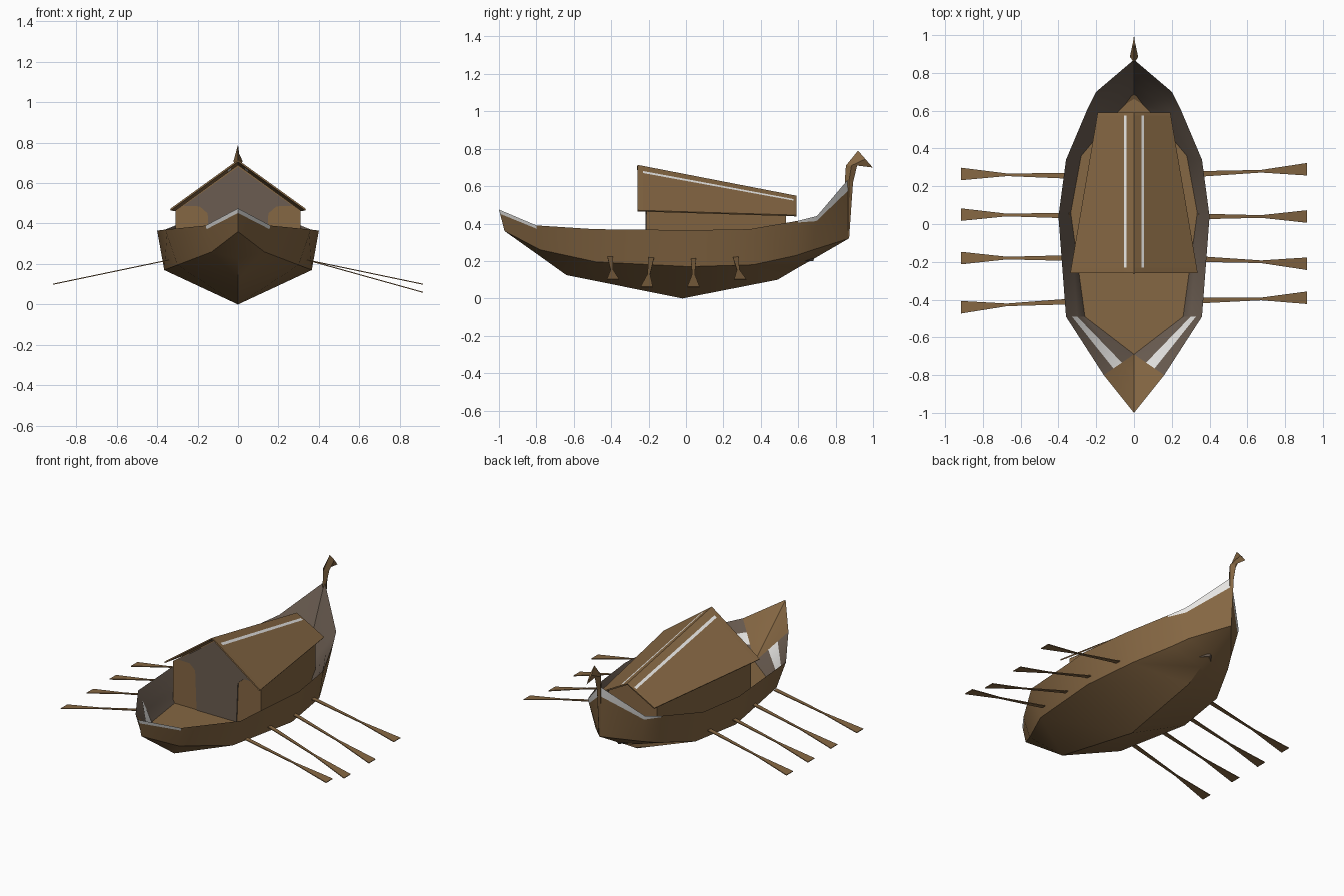
import bpy, bmesh, math
from mathutils import Vector

cube = bpy.data.objects.get("Cube")
if cube:
    bpy.data.objects.remove(cube, do_unlink=True)


def material(name, rgb):
    mat = bpy.data.materials.new(name)
    mat.use_nodes = True
    color = (*rgb, 1.0)
    mat.diffuse_color = color
    shader = next(n for n in mat.node_tree.nodes if n.type == 'BSDF_PRINCIPLED')
    shader.inputs["Base Color"].default_value = color
    shader.inputs["Roughness"].default_value = 0.9
    return mat


WOOD, GREY, WHITE = range(3)
PALETTE = [material("brown wood", (0.235, 0.135, 0.056)),
           material("grey weathered wood", (0.145, 0.108, 0.082)),
           material("white paint", (0.8, 0.79, 0.77))]


def add_face(bm, points, mat=WOOD):
    face = bm.faces.new([bm.verts.new(p) for p in points])
    face.material_index = mat


def finish(name, bm, thickness=0.0, smooth_angle=None):
    bmesh.ops.remove_doubles(bm, verts=bm.verts, dist=0.0005)
    bmesh.ops.recalc_face_normals(bm, faces=bm.faces)
    mesh = bpy.data.meshes.new(name)
    bm.to_mesh(mesh)
    bm.free()
    for mat in PALETTE:
        mesh.materials.append(mat)
    obj = bpy.data.objects.new(name, mesh)
    bpy.context.collection.objects.link(obj)
    if thickness:
        solid = obj.modifiers.new("thickness", 'SOLIDIFY')
        solid.thickness = thickness
        solid.offset = 0
    if smooth_angle:
        bpy.ops.object.select_all(action='DESELECT')
        obj.select_set(True)
        bpy.context.view_layer.objects.active = obj
        bpy.ops.object.shade_smooth_by_angle(angle=math.radians(smooth_angle))
    return obj


def mirrored(p, side):
    return (p[0] * side, p[1], p[2])


# Hull lines, bow to stern: sheer, chine, keel and deck edge
sheer = [(0, -1, .475), (.16, -.8, .39), (.36, -.49, .37), (.4, .04, .365),
         (.36, .34, .37), (.25, .6, .415), (.2, .7, .44), (0, .87, .64)]
chine = [(0, -.97, .36), (.13, -.78, .26), (.3, -.48, .195), (.365, .02, .17),
         (.32, .36, .18), (.21, .59, .23), (.16, .68, .26), (0, .87, .32)]
keel = [(0, -.97, .36), (0, -.78, .225), (0, -.64, .125), (0, -.02, 0),
        (0, .49, .1), (0, .6, .165), (0, .68, .21), (0, .87, .32)]
DECK_Z = 0.2
deck = [(x, y, DECK_Z) for x, y in
        [(0, -.69), (0, -.69), (.26, -.49), (.335, .06),
         (.28, .36), (.08, .6), (.05, .63), (0, .68)]]
middle = [(0, p[1], DECK_Z) for p in deck]
trim_depth = [.2, .14, .14, .14, .14, .05, .15, .19]


def blend(row_a, row_b, amounts):
    return [tuple(Vector(a).lerp(Vector(b), t)) for a, b, t in zip(row_a, row_b, amounts)]


count = len(sheer)
trim = blend(sheer, chine, trim_depth)
band_top = blend(sheer, deck, [.32] * count)
band_low = blend(sheer, deck, [.6] * count)
last = count - 2

# Each strip: upper row, lower row, base colour, stations with their own colour
strips = [(sheer, trim, WOOD, {0: WHITE, last - 1: WHITE, last: WHITE}),
          (trim, chine, WOOD, {}),
          (chine, keel, WOOD, {}),
          (sheer, band_top, GREY, {0: WOOD}),
          (band_top, band_low, GREY, {0: WOOD, 1: WHITE}),
          (band_low, deck, GREY, {0: WOOD}),
          (deck, middle, WOOD, {})]

bm = bmesh.new()
for side in (1, -1):
    for upper, lower, base, special in strips:
        for i in range(count - 1):
            corners = []
            for p in (upper[i], upper[i + 1], lower[i + 1], lower[i]):
                if all((Vector(p) - Vector(q)).length > 0.0005 for q in corners):
                    corners.append(p)
            if len(corners) > 2:
                add_face(bm, [mirrored(p, side) for p in corners], special.get(i, base))
finish("hull", bm, smooth_angle=35)


# Cabin: gabled block that narrows towards the stern
def gable(half, y, eave, ridge):
    return [(-half, y, DECK_Z), (half, y, DECK_Z), (half, y, eave),
            (0, y, ridge), (-half, y, eave)]


front = gable(.31, -.21, .465, .69)
back = gable(.17, .535, .443, .545)
bm = bmesh.new()
add_face(bm, front)
add_face(bm, back)
for i in range(len(front)):
    j = (i + 1) % len(front)
    add_face(bm, [front[i], front[j], back[j], back[i]])
finish("cabin", bm)

# Weathered front panel under the gable
half_outline = [(.14, DECK_Z), (.15, .45), (.19, .485), (.27, .487)]
outline = half_outline + [(0, .68)] + [(-x, z) for x, z in reversed(half_outline)]
bm = bmesh.new()
add_face(bm, [(x, -.213, z) for x, z in outline], GREY)
finish("cabin_front_panel", bm, thickness=.006)


# Roof: two sloping sheets with a painted stripe beside the ridge
def roof_point(column, y, side):
    t = (y + .26) / .85
    half = .335 + (.19 - .335) * t
    ridge = .71 + (.545 - .71) * t
    eave = .468 + (.442 - .468) * t
    x = half if column is None else column
    return (x * side, y, ridge + (eave - ridge) * x / half)


columns = [0, .037, .052, None]
rows = [-.26, -.23, .575, .59]
bm = bmesh.new()
for side in (1, -1):
    for c in range(3):
        for r in range(3):
            add_face(bm, [roof_point(columns[c], rows[r], side),
                          roof_point(columns[c + 1], rows[r], side),
                          roof_point(columns[c + 1], rows[r + 1], side),
                          roof_point(columns[c], rows[r + 1], side)],
                     WHITE if c == 1 and r == 1 else WOOD)
finish("roof", bm, thickness=.008)

# Stern post with a beaked head, lofted from diamond sections
sections = [((.862, .34), (.872, .32), .006),
            ((.85, .64), (.893, .62), .01),
            ((.855, .71), (.915, .71), .022),
            ((.92, .79), (.998, .70), .006)]
bm = bmesh.new()
rings = []
for (y0, z0), (y1, z1), half in sections:
    ym, zm = (y0 + y1) / 2, (z0 + z1) / 2
    rings.append([(0, y0, z0), (half, ym, zm), (0, y1, z1), (-half, ym, zm)])
for a, b in zip(rings, rings[1:]):
    for i in range(4):
        j = (i + 1) % 4
        add_face(bm, [a[i], a[j], b[j], b[i]])
add_face(bm, rings[0])
add_face(bm, rings[-1])
finish("stern_post", bm)


# Oars: flat blades, slim in the middle; y at hull, y at tip, tip height
def oar(name, side, y_hull, y_tip, z_tip):
    start = Vector((.34 * side, y_hull, .22))
    tip = Vector((.915 * side, y_tip, z_tip))
    stations = []
    for t, half in ((0, .015), (.58, .007), (1, .033)):
        p = start.lerp(tip, t)
        across = Vector((0, half, 0))
        stations.append((p - across, p + across))
    bm = bmesh.new()
    for (a, b), (c, d) in zip(stations, stations[1:]):
        add_face(bm, [a, b, d, c])
    finish(name, bm, thickness=.005)


left_oars = [(.265, .29, .1), (.04, .04, .06), (-.185, -.21, .06), (-.405, -.39, .1)]
right_oars = [(.255, .265, .1), (.045, .05, .1), (-.18, -.18, .1), (-.41, -.44, .1)]
for label, side, oars in (("left", 1, left_oars), ("right", -1, right_oars)):
    for number, spec in enumerate(oars, 1):
        oar(f"{label}_oar_{number}", side, *spec)
